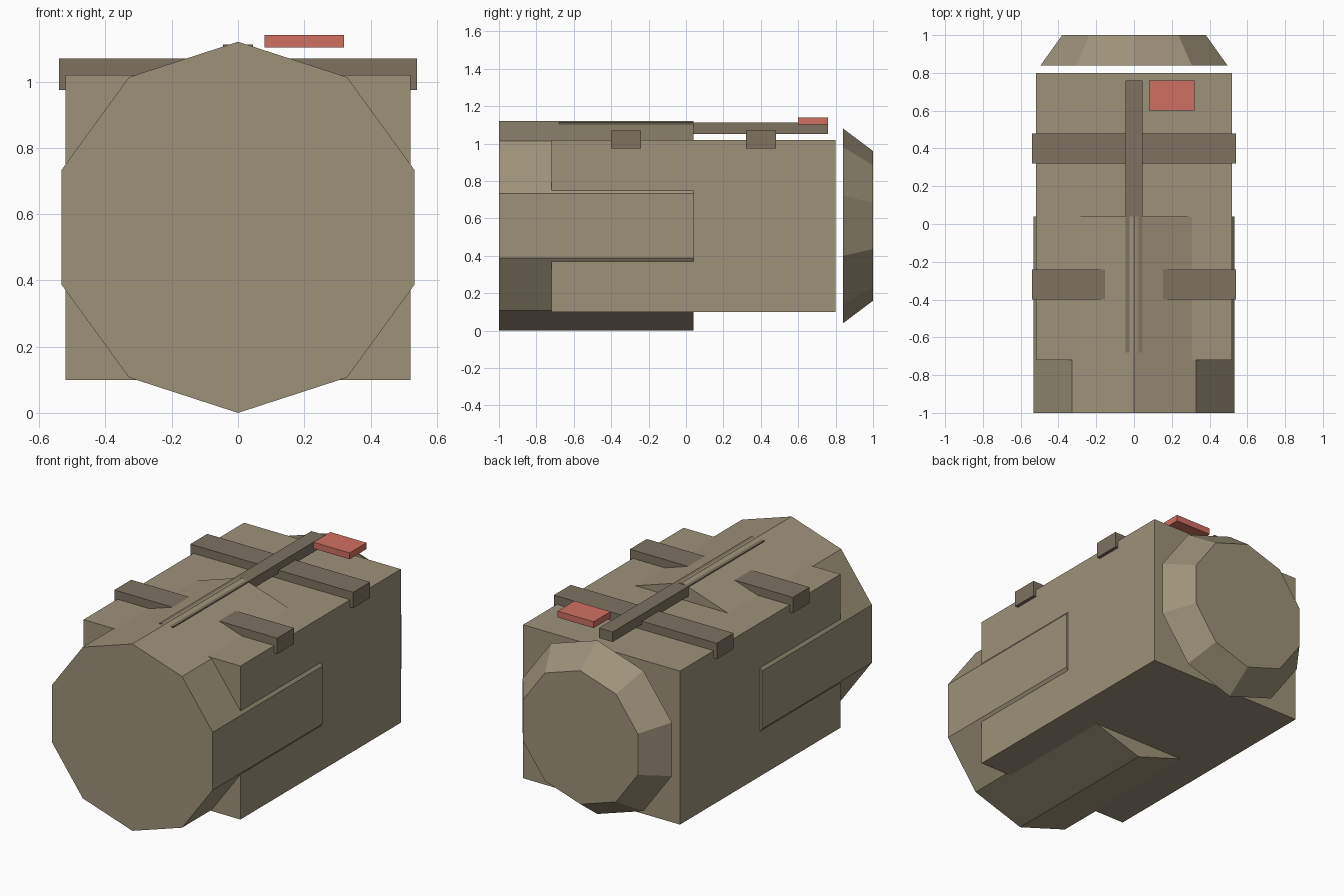
import bpy, bmesh, math

if "Cube" in bpy.data.objects:
    bpy.data.objects.remove(bpy.data.objects["Cube"])


def material(name, rgb):
    m = bpy.data.materials.new(name)
    m.diffuse_color = (*rgb, 1)
    m.use_nodes = True
    m.node_tree.nodes["Principled BSDF"].inputs["Base Color"].default_value = m.diffuse_color
    return m


TAN = material("tan", (0.34, 0.29, 0.195))
BROWN = material("brown", (0.205, 0.17, 0.12))
RED = material("red", (0.63, 0.16, 0.12))


def finish(name, bm, mat):
    bmesh.ops.recalc_face_normals(bm, faces=bm.faces)
    mesh = bpy.data.meshes.new(name)
    bm.to_mesh(mesh)
    bm.free()
    mesh.materials.append(mat)
    obj = bpy.data.objects.new(name, mesh)
    bpy.context.collection.objects.link(obj)
    return obj


def box(name, xr, yr, zr, mat):
    bm = bmesh.new()
    bmesh.ops.create_cube(bm, size=1)
    for v in bm.verts:
        for i, (a, b) in enumerate((xr, yr, zr)):
            v.co[i] = a if v.co[i] < 0 else b
    return finish(name, bm, mat)


def drum(name, y0, r0, y1, r1, mat, zc=0.56, sides=10):
    # Closed frustum along y with one corner pointing straight up
    bm = bmesh.new()
    rings = []
    for y, r in ((y0, r0), (y1, r1)):
        rings.append([bm.verts.new((r * math.sin(2 * math.pi * i / sides), y,
                                    zc + r * math.cos(2 * math.pi * i / sides)))
                      for i in range(sides)])
        bm.faces.new(rings[-1])
    a, b = rings
    for i in range(sides):
        j = (i + 1) % sides
        bm.faces.new((a[i], a[j], b[j], b[i]))
    return finish(name, bm, mat)


# Main pack body, front roll and tapered rear cap
box("body", (-0.52, 0.52), (-0.72, 0.8), (0.1, 1.02), TAN)
drum("front_drum", -1.0, 0.56, 0.04, 0.56, TAN)
drum("rear_cap", 0.84, 0.52, 1.0, 0.40, TAN)

# Cross straps and the lengthwise strap
for name, y in (("front_strap", -0.32), ("rear_strap", 0.4)):
    box(name, (-0.54, 0.54), (y - 0.08, y + 0.08), (0.975, 1.07), BROWN)
box("long_strap", (-0.045, 0.045), (-0.68, 0.76), (1.052, 1.112), BROWN)

# Red tag
box("red_tag", (0.08, 0.32), (0.6, 0.76), (1.102, 1.14), RED)
